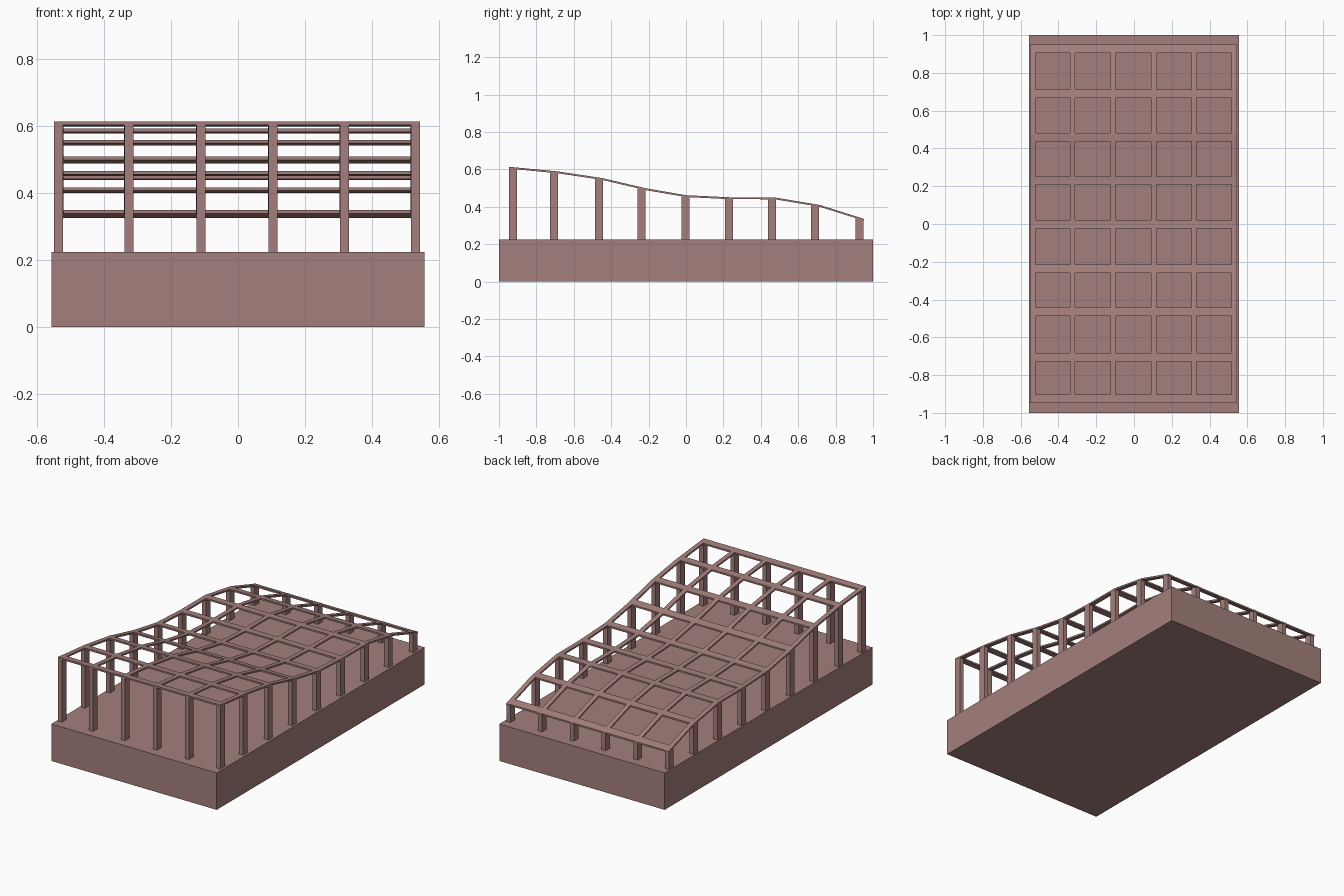
import bpy, bmesh

if "Cube" in bpy.data.objects:
    bpy.data.objects.remove(bpy.data.objects["Cube"])

mat = bpy.data.materials.new("dusty rose")
mat.diffuse_color = (0.37, 0.215, 0.2, 1)
mat.use_nodes = True
mat.node_tree.nodes["Principled BSDF"].inputs["Base Color"].default_value = mat.diffuse_color

# roof wave profile (y, z of top surface)
WAVE = [(-0.947, 0.614), (-0.685, 0.589), (-0.45, 0.554), (-0.215, 0.499), (0, 0.462),
        (0.23, 0.451), (0.475, 0.450), (0.715, 0.410), (0.953, 0.335)]
ROWS = [-0.925, -0.705, -0.464, -0.237, -0.002, 0.23, 0.46, 0.69, 0.928]
COLS = [-0.536, -0.326, -0.111, 0.104, 0.318, 0.530]
BASE_TOP = 0.225
THICK = 0.01


def height(y):
    for (y0, z0), (y1, z1) in zip(WAVE, WAVE[1:]):
        if y <= y1:
            break
    return z0 + (z1 - z0) * (y - y0) / (y1 - y0)


def strip(name, x0, x1, y0, y1, bottom=None):
    """Extrude along x a band whose top follows the wave between y0 and y1."""
    ys = [y0] + [p[0] for p in WAVE if y0 + 0.002 < p[0] < y1 - 0.002] + [y1]
    bm = bmesh.new()
    rings = []
    for y in ys:
        zt = height(y)
        zb = zt - THICK if bottom is None else bottom
        rings.append([bm.verts.new(c) for c in
                      ((x0, y, zb), (x1, y, zb), (x1, y, zt), (x0, y, zt))])
    for a, b in zip(rings, rings[1:]):
        for i in range(4):
            j = (i + 1) % 4
            bm.faces.new((a[i], a[j], b[j], b[i]))
    bm.faces.new(rings[0])
    bm.faces.new(rings[-1])
    bmesh.ops.recalc_face_normals(bm, faces=bm.faces)
    me = bpy.data.meshes.new(name)
    bm.to_mesh(me)
    bm.free()
    me.materials.append(mat)
    bpy.context.collection.objects.link(bpy.data.objects.new(name, me))


# solid plinth
bpy.ops.mesh.primitive_cube_add(size=1, location=(0, 0, BASE_TOP / 2))
base = bpy.context.object
base.name = "plinth"
base.scale = (1.114, 2, BASE_TOP)
base.data.materials.append(mat)

# long beams following the wave
for i, x in enumerate(COLS):
    strip(f"long_beam_{i}", x - 0.014, x + 0.014, -0.947, 0.953)

# cross beams
for j, y in enumerate(ROWS):
    strip(f"cross_beam_{j}", -0.549, 0.543, y - 0.022, y + 0.022)

# posts around the edge only
for i, x in enumerate(COLS):
    for j, y in enumerate(ROWS):
        if i in (0, len(COLS) - 1) or j in (0, len(ROWS) - 1):
            strip(f"post_{i}_{j}", x - 0.0135, x + 0.0135, y - 0.0215, y + 0.0215, BASE_TOP - 0.01)
            post = bpy.data.objects[f"post_{i}_{j}"]
            # lower the post head just under the roof skin
            for v in post.data.vertices:
                if v.co.z > BASE_TOP:
                    v.co.z -= 0.003
